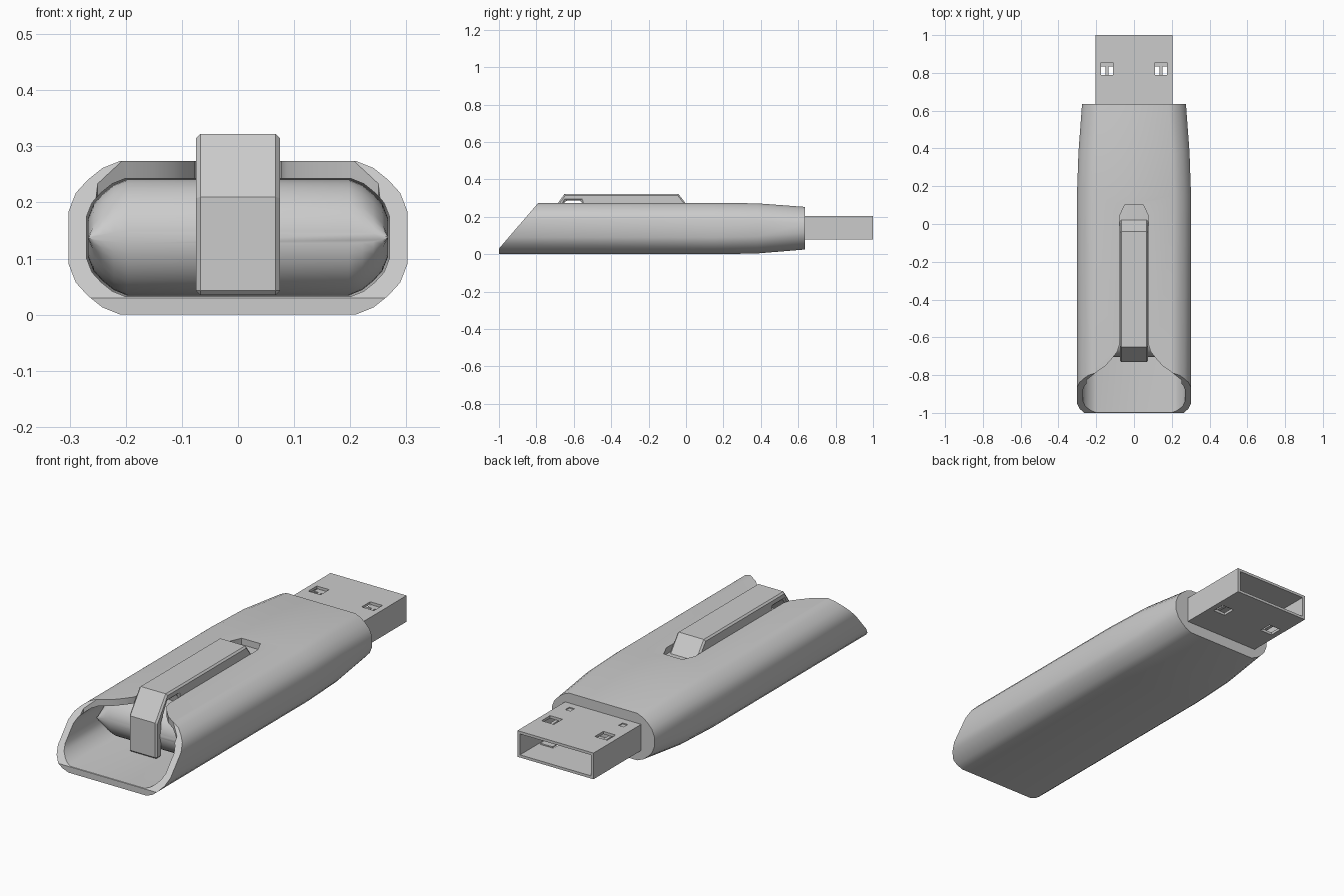
import bpy, bmesh, math

if "Cube" in bpy.data.objects:
    bpy.data.objects.remove(bpy.data.objects["Cube"])

CORNER = [(0, .09), (.013, .057), (.034, .034), (.06, .013), (.092, 0)]


def section(half, z0, z1, s):
    """Rounded cross-section in x/z; s scales the corner."""
    sz = min(s, (z1 - z0) / .19)
    q = [(half - dx * s, dz * sz) for dx, dz in CORNER]
    low = [(x, z0 + d) for x, d in q]
    high = [(x, z1 - d) for x, d in q]
    right = low[::-1] + high
    return right + [(-x, z) for x, z in reversed(right)]


def finish(bm, name):
    bmesh.ops.recalc_face_normals(bm, faces=bm.faces)
    me = bpy.data.meshes.new(name)
    bm.to_mesh(me)
    bm.free()
    ob = bpy.data.objects.new(name, me)
    bpy.context.collection.objects.link(ob)
    return ob


def loft(name, stations, s):
    """Skin sections given as (y, half width, z bottom, z top)."""
    bm = bmesh.new()
    rings = [[bm.verts.new((x, y, z)) for x, z in section(h, a, b, s)]
             for y, h, a, b in stations]
    n = len(rings[0])
    for r, t in zip(rings, rings[1:]):
        for i in range(n):
            bm.faces.new((r[i], r[(i + 1) % n], t[(i + 1) % n], t[i]))
    bm.faces.new(rings[0])
    bm.faces.new(rings[-1])
    return finish(bm, name)


def prism(name, pts, vec):
    """Extrude a closed 3D outline along vec."""
    bm = bmesh.new()
    f = bm.faces.new([bm.verts.new(p) for p in pts])
    r = bmesh.ops.extrude_face_region(bm, geom=[f])
    bmesh.ops.translate(bm, vec=vec,
                        verts=[v for v in r['geom'] if isinstance(v, bmesh.types.BMVert)])
    return finish(bm, name)


def box(name, x0, x1, y0, y1, z0, z1):
    return prism(name, [(x0, y0, z0), (x1, y0, z0), (x1, y1, z0), (x0, y1, z0)],
                 (0, 0, z1 - z0))


def activate(ob):
    bpy.ops.object.select_all(action='DESELECT')
    ob.select_set(True)
    bpy.context.view_layer.objects.active = ob


def cut(ob, cutter):
    m = ob.modifiers.new("cut", 'BOOLEAN')
    m.operation, m.solver, m.object = 'DIFFERENCE', 'EXACT', cutter
    activate(ob)
    bpy.ops.object.modifier_apply(modifier=m.name)
    bpy.data.objects.remove(cutter)


def smooth(ob, deg):
    activate(ob)
    bpy.ops.object.shade_smooth_by_angle(angle=math.radians(deg))


# Outer sleeve, tapering towards the connector
shell = loft("sleeve", [(-1, .302, 0, .274), (.15, .302, 0, .274),
                        (.38, .294, .004, .272), (.635, .275, .025, .253)], 1)
cut(shell, loft("cavity", [(-1.1, .27, .032, .243), (.3, .27, .032, .243),
                           (.58, .25, .05, .23)], .76))

# Slanted mouth
cut(shell, prism("mouth_cut", [(-.5, -1.1, .03), (-.5, -1, .03), (-.5, -.742, .33),
                               (-.5, -1.1, .33)], (1, 0, 0)))

# Flared notch running into the clip slot
half = [(.26, -.9), (.25, -.825), (.2, -.785), (.15, -.75), (.115, -.71),
        (.088, -.675), (.077, -.64), (.077, .04), (.05, .1)]
outline = half + [(-x, y) for x, y in reversed(half)]
cut(shell, prism("slot_cut", [(x, y, .2) for x, y in outline], (0, 0, .2)))
smooth(shell, 35)

# Inner carriage with a rounded nose
nose = []
for i in range(9):
    a = math.radians(6 + 84 * i / 8)
    r = .1035 * math.sin(a)
    nose.append((-.6 - .1035 * math.cos(a), .267, .1375 - r, .1375 + r))
smooth(loft("carriage", nose + [(.25, .267, .034, .241)], .76), 35)

# Thumb clip, a bent strap
strap = [(.045, .21), (-.04, .322), (-.65, .322), (-.73, .21), (-.73, .035),
         (-.69, .035), (-.69, .2), (-.645, .286), (-.56, .286), (-.545, .225), (.0, .21)]
clip = prism("thumb_clip", [(-.075, y, z) for y, z in strap], (.15, 0, 0))
bev = clip.modifiers.new("bevel", 'BEVEL')
bev.width, bev.segments, bev.limit_method = .008, 1, 'ANGLE'
bev.angle_limit = math.radians(60)

# Metal plug: hollow sleeve with latch windows and shallow dimples
plug = box("plug", -.204, .204, .6, 1, .078, .205)
cut(plug, box("plug_cut", -.19, .19, .64, 1.1, .091, .192))
for side in (-1, 1):
    x = side * .143
    cut(plug, box("window_cut", x - .033, x + .033, .79, .855, 0, .3))
    cut(plug, box("dimple_cut", x - .014, x + .014, .67, .7, .2, .3))
    # Spring tabs inside the windows
    for z in (.094, .183):
        box("spring_tab", x - .033, x + .033, .833, .865, z, z + .006)
        box("spring_finger", x - .008, x + .008, .78, .84, z, z + .006)
